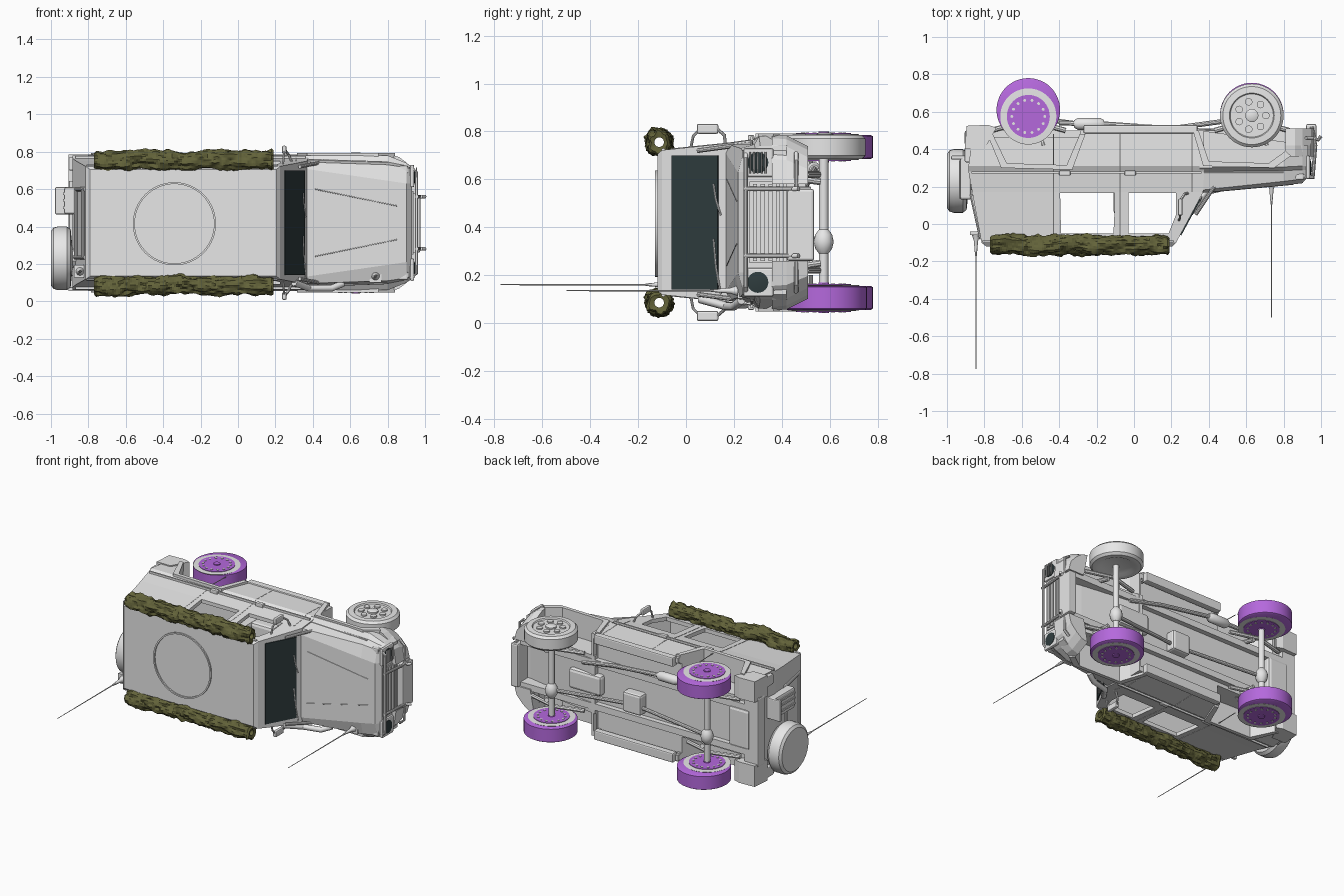
import bpy, bmesh, math, random
from mathutils import Vector, noise

random.seed(3)
C = 0.42            # mid-plane of the vehicle, which lies on its side (its up is -y)
SIDES = (1, -1)
smooth = []


def mat(name, r, g, b):
    m = bpy.data.materials.new(name)
    m.diffuse_color = (r, g, b, 1)
    return m


GRAY = mat("body gray", 0.8, 0.8, 0.8)
GLASS = mat("dark glass", 0.028, 0.045, 0.048)
OLIVE = mat("olive cloth", 0.125, 0.125, 0.042)
PURPLE = mat("purple paint", 0.46, 0.14, 0.72)


def loft(name, rings, m, closed=False):
    """Skin a row of equal rings; cap the ends unless closed."""
    n, k = len(rings[0]), len(rings)
    faces = [(i * n + j, i * n + (j + 1) % n, (i + 1) % k * n + (j + 1) % n, (i + 1) % k * n + j)
             for i in range(k if closed else k - 1) for j in range(n)]
    if not closed:
        faces += [tuple(range(n)), tuple(range((k - 1) * n, k * n))]
    me = bpy.data.meshes.new(name)
    me.from_pydata([tuple(p) for r in rings for p in r], [], faces)
    bm = bmesh.new()
    bm.from_mesh(me)
    bmesh.ops.recalc_face_normals(bm, faces=bm.faces)
    bm.to_mesh(me)
    bm.free()
    me.materials.append(m)
    ob = bpy.data.objects.new(name, me)
    bpy.context.collection.objects.link(ob)
    return ob


def prism(name, pts, z0, z1, m=GRAY):
    return loft(name, [[(x, y, z) for x, y in pts] for z in (z0, z1)], m)


def box(name, x0, x1, y0, y1, z0, z1, m=GRAY, bevel=0.0):
    ob = prism(name, [(x0, y0), (x1, y0), (x1, y1), (x0, y1)], z0, z1, m)
    if bevel:
        mod = ob.modifiers.new("bevel", 'BEVEL')
        mod.width, mod.segments = bevel, 2
    return ob


def pipe(name, pts, r, m=GRAY, n=10):
    """Round tube along points; r is one radius or one per point."""
    pts = [Vector(p) for p in pts]
    rs = r if isinstance(r, (list, tuple)) else [r] * len(pts)
    d = (pts[-1] - pts[0]).normalized()
    ref = min((Vector(a) for a in ((1, 0, 0), (0, 1, 0), (0, 0, 1))), key=lambda a: abs(a.dot(d)))
    rings = []
    for i, p in enumerate(pts):
        t = (pts[min(i + 1, len(pts) - 1)] - pts[max(i - 1, 0)]).normalized()
        u = t.cross(ref).normalized()
        v = t.cross(u)
        rings.append([p + rs[i] * (u * math.cos(a) + v * math.sin(a))
                      for a in (2 * math.pi * j / n for j in range(n))])
    ob = loft(name, rings, m)
    smooth.append(ob)
    return ob


def lathe(name, c, axis, prof, m=GRAY, n=40, closed=False):
    """Turn a (radius, height) profile about an axis vector through c."""
    w = Vector(axis)
    u = Vector((w.y, w.z, w.x))
    v = w.cross(u)
    ob = loft(name, [[Vector(c) + w * h + r * (u * math.cos(a) + v * math.sin(a))
                      for a in (2 * math.pi * j / n for j in range(n))] for r, h in prof], m, closed)
    smooth.append(ob)
    return ob


def cut(ob, cutter):
    cutter.hide_render = True
    cutter.hide_viewport = True
    mod = ob.modifiers.new("cut", 'BOOLEAN')
    mod.operation, mod.solver, mod.object = 'DIFFERENCE', 'EXACT', cutter


def cabin_rings(rows, d=0.0):
    return [[(a + d, y, C - w + d), (b - d, y, C - w + d), (b - d, y, C + w - d), (a + d, y, C + w - d)]
            for y, a, b, w in rows]


# cabin shell: (height, rear, front, half width) rows
rows = [(-0.12, -0.79, 0.205, 0.285), (-0.10, -0.815, 0.225, 0.302), (0.17, -0.865, 0.37, 0.33),
        (0.28, -0.885, 0.375, 0.345), (0.31, -0.885, 0.375, 0.36), (0.50, -0.86, 0.375, 0.355)]
cabin = loft("cabin", cabin_rings(rows), GRAY)
cut(cabin, loft("cabin_cavity", cabin_rings([(-0.095, -0.8, 0.21, 0.3)] + rows[2:4], 0.025), GRAY))
for a, b, c, d in ((-0.39, -0.395, -0.11, -0.105), (-0.03, -0.03, 0.185, 0.225)):
    cut(cabin, prism("window_cutter", [(b, 0.165), (d, 0.165), (d, 0.05), (c, -0.05), (a, -0.05)], -1, 2))
cut(cabin, box("floor_cutter", -0.80, 0.36, 0.465, 0.7, C - 0.32, C + 0.32))

# nose: hood and fenders as one loft along the length
sections = [(0.35, [(0.29, 0.165), (0.325, 0.18), (0.338, 0.28), (0.36, 0.30), (0.36, 0.5)]),
            (0.80, [(0.225, 0.206), (0.31, 0.228), (0.325, 0.285), (0.36, 0.305), (0.36, 0.44)]),
            (0.90, [(0.21, 0.218), (0.295, 0.24), (0.305, 0.29), (0.32, 0.31), (0.32, 0.42)]),
            (0.93, [(0.21, 0.25), (0.285, 0.26), (0.295, 0.29), (0.30, 0.31), (0.30, 0.42)])]
nose = loft("nose", [[(x, y, C + d) for d, y in s] + [(x, y, C - d) for d, y in reversed(s)]
                     for x, s in sections], GRAY)

# wheel arches and their flares
arches = {"rear": [(-0.76, 0.60), (-0.755, 0.48), (-0.68, 0.325), (-0.36, 0.315), (-0.29, 0.48), (-0.28, 0.60)],
          "front": [(0.34, 0.60), (0.345, 0.50), (0.40, 0.335), (0.72, 0.325), (0.81, 0.39), (0.85, 0.60)]}
for key, pts in arches.items():
    cx = sum(p[0] for p in pts) / len(pts)
    inner = pts[1:-1]
    outer = [(x + math.copysign(0.03, x - cx), y - (0.025 if y < 0.4 else 0)) for x, y in inner]
    for s in SIDES:
        ob = prism(key + "_arch_cutter", pts, C + s * 0.2, C + s * 0.6)
        cut(cabin if key == "rear" else nose, ob)
        prism(key + "_flare", outer + inner[::-1], C + s * 0.31, C + s * 0.372)

# roof hatch ring and windscreen
lathe("roof_ring", (-0.34, -0.12, 0.415), (0, 1, 0),
      [(0.212, 0.003), (0.212, -0.009), (0.222, -0.009), (0.222, 0.003)], GRAY, 64, True)
prism("windscreen", [(0.2475, -0.058), (0.351, 0.135), (0.357, 0.132), (0.253, -0.061)], 0.14, 0.70, GLASS)
for z0, z1 in ((0.12, 0.35), (0.45, 0.58)):
    pipe("wiper", [(0.362, 0.145, z0), (0.354, 0.125, (z0 + z1) / 2), (0.349, 0.115, z1)], 0.004, GRAY, 6)

for s in SIDES:
    def Z(d):
        return C + s * d
    # body side trim, door seams, handles and sill
    box("side_moulding", -0.87, 0.36, 0.27, 0.28, Z(0.33), Z(0.358))
    pipe("fender_moulding", [(0.36, 0.275, Z(0.337)), (0.80, 0.275, Z(0.322))], 0.006, GRAY, 6)
    for x, top in ((-0.43, -0.09), (-0.075, -0.09), (0.31, 0.17)):
        pipe("door_seam", [(x, top, Z(0.330 + (top - 0.17) * 0.104)), (x, 0.172, Z(0.330)), (x, 0.28, Z(0.345)),
                           (x, 0.31, Z(0.36)), (x, 0.48, Z(0.355))], 0.003, GRAY, 6)
    for x in (-0.37, -0.02):
        box("door_handle", x - 0.03, x + 0.03, 0.258, 0.285, Z(0.33), Z(0.365), GRAY, 0.006)
    box("sill", -0.27, 0.34, 0.485, 0.53, Z(0.30), Z(0.365), GRAY, 0.008)
    pipe("roof_gutter", [(-0.81, -0.095, Z(0.303)), (0.21, -0.095, Z(0.303))], 0.008, GRAY, 6)
    # hood seams
    pipe("hood_seam", [(0.41, 0.171, Z(0.18)), (0.85, 0.212, Z(0.09))], 0.003, GRAY, 6)
    # mirrors on arms
    pipe("mirror_arm", [(0.29, 0.165, Z(0.32)), (0.27, 0.16, Z(0.365)), (0.25, 0.13, Z(0.39))], 0.007)
    pipe("mirror_brace", [(0.24, 0.02, Z(0.31)), (0.245, 0.03, Z(0.36)), (0.248, 0.06, Z(0.39))], 0.006)
    box("mirror", 0.235, 0.26, 0.045, 0.135, Z(0.37), Z(0.412), GRAY, 0.008)
    pipe("cowl_strut", [(0.33, 0.05, Z(0.30)), (0.43, 0.20, Z(0.32))], 0.01)
    # headlight with surround and guard
    box("headlight_surround", 0.92, 0.942, 0.24, 0.365, Z(0.19), Z(0.31), GRAY, 0.008)
    lathe("headlight", (0.94, 0.30, Z(0.25)), (1, 0, 0), [(0.044, 0), (0.044, 0.004), (0.02, 0.008)], GLASS, 24)
    for i in range(5 if s > 0 else 0):
        y = 0.268 + i * 0.016
        pipe("headlight_guard", [(0.955, y, Z(0.205)), (0.955, y, Z(0.295))], 0.0035, GRAY, 6)
    box("indicator", 0.86, 0.91, 0.235, 0.27, Z(0.26), Z(0.305), GRAY, 0.008)
    # bumpers, hooks and bull bar posts
    prism("rear_corner_bumper", [(-0.905, 0.40), (-0.80, 0.40), (-0.735, 0.515), (-0.78, 0.53), (-0.895, 0.525)],
          Z(0.22), Z(0.365))
    box("rear_light", -0.905, -0.87, 0.33, 0.41, Z(0.28), Z(0.35), GRAY, 0.006)
    pipe("bar_post", [(0.95, 0.52, Z(0.14)), (0.97, 0.42, Z(0.14)), (0.955, 0.24, Z(0.14))], 0.01)
    pipe("tow_hook", [(0.96, 0.46, Z(0.14)), (0.985, 0.45, Z(0.14)), (0.999, 0.47, Z(0.14))], 0.01)
    plan = [(0.81, 0.368), (0.86, 0.352), (0.90, 0.322), (0.945, 0.265), (0.962, 0.16), (0.84, 0.16)]
    loft("front_bumper_end", [[(x, y, Z(d - t * min(1, (d - 0.16) * 8))) for x, d in plan]
                              for y, t in ((0.36, 0), (0.42, 0.005), (0.51, 0.05))], GRAY)
    # chassis rails, springs, seats
    box("chassis_rail", -0.86, 0.92, 0.42, 0.50, Z(0.13), Z(0.175), GRAY)
    for x in (-0.565, 0.63):
        pipe("leaf_spring", [(x - 0.2, 0.50, Z(0.2)), (x, 0.555, Z(0.2)), (x + 0.2, 0.50, Z(0.2))], 0.014, GRAY, 8)
        pipe("damper", [(x + 0.05, 0.56, Z(0.17)), (x + 0.08, 0.42, Z(0.19))], 0.015)
    box("seat_base", -0.05, 0.13, 0.2, 0.3, Z(0.07), Z(0.25), GRAY, 0.02)
    box("seat_back", -0.11, -0.04, 0.05, 0.3, Z(0.07), Z(0.25), GRAY, 0.02)

# grille, bull bar and winch plate
box("grille", 0.92, 0.938, 0.265, 0.41, C - 0.17, C + 0.17)
for i in range(4):
    box("grille_slat", 0.935, 0.948, 0.28 + i * 0.032, 0.297 + i * 0.032, C - 0.16, C + 0.16)
box("winch_plate", 0.92, 0.975, 0.42, 0.535, C - 0.16, C + 0.14, GRAY, 0.01)
for y, w in ((0.25, 0.30), (0.46, 0.29)):
    pipe("bull_bar", [(0.92, y, C - w), (0.955, y, C - w + 0.03), (0.955, y, C + w - 0.03), (0.92, y, C + w)], 0.009)

# tailgate frame, can holder, rear beam
for z in (0.235, 0.6):
    pipe("tailgate_frame", [(-0.815, -0.08, z), (-0.868, 0.16, z)], 0.012)
for y in (-0.06, 0.14):
    x = -0.822 - (y + 0.1) * 0.185
    pipe("tailgate_frame_bar", [(x, y, 0.235), (x, y, 0.6)], 0.01)
box("rear_beam", -0.905, -0.82, 0.42, 0.50, C - 0.24, C + 0.24, GRAY, 0.01)
box("can_holder", -0.93, -0.87, 0.13, 0.36, 0.465, 0.61, GRAY, 0.012)
box("can_shelf", -0.978, -0.87, 0.345, 0.365, 0.465, 0.61, GRAY, 0.006)
for z in (0.50, 0.54, 0.575):
    box("can_rib", -0.936, -0.90, 0.135, 0.34, z - 0.006, z + 0.006)

# spare wheel
lathe("spare_wheel", (-0.945, 0.23, 0.23), (1, 0, 0),
      [(0.06, -0.055), (0.145, -0.055), (0.163, -0.042), (0.17, -0.02), (0.17, 0.03), (0.155, 0.05), (0.06, 0.06)])
pipe("spare_mount", [(-0.9, 0.23, 0.23), (-0.86, 0.23, 0.23)], 0.05)

# road wheels: plain one at the front upper side, painted ones elsewhere
for key, x, y, s in (("front", 0.63, 0.585, -1), ("rear", -0.565, 0.61, 1), ("rear", -0.565, 0.61, -1)):
    z, hy = C + s * 0.315, 0.575
    lathe(key + "_painted_tyre", (x, y, z), (0, 0, 1), [(0.162, -0.05), (0.17, -0.045), (0.17, 0.045), (0.162, 0.05)], PURPLE, 48)
    for e in SIDES:
        lathe(key + "_rim_ring", (x, hy, z), (0, 0, e), [(0.14, 0.045), (0.15, 0.053), (0.11, 0.055)], GRAY, 48)
        lathe(key + "_rim_disc", (x, hy, z), (0, 0, e), [(0.115, 0.05), (0.115, 0.058)], PURPLE, 40)
        lathe(key + "_hub", (x, hy, z), (0, 0, e), [(0.022, 0.055), (0.022, 0.064)], PURPLE, 16)
        for i in range(14):
            a = 2 * math.pi * i / 14
            lathe("rim_stud", (x + 0.088 * math.cos(a), hy + 0.088 * math.sin(a), z), (0, 0, e),
                  [(0.008, 0.055), (0.008, 0.061)], GRAY, 8)
z = C + 0.315
lathe("front_plain_tyre", (0.63, 0.58, z), (0, 0, 1),
      [(0.10, -0.04), (0.12, -0.05), (0.155, -0.05), (0.17, -0.035), (0.17, 0.035), (0.155, 0.05), (0.12, 0.052), (0.115, 0.044)], GRAY, 48)
lathe("front_plain_hub", (0.63, 0.58, z), (0, 0, 1), [(0.035, 0.03), (0.035, 0.054), (0.025, 0.06)], GRAY, 20)
for i in range(7):
    a = math.pi * 2 * i / 7
    lathe("rim_boss", (0.63 + 0.075 * math.cos(a), 0.58 + 0.075 * math.sin(a), z), (0, 0, 1),
          [(0.02, 0.04), (0.02, 0.053)], GRAY, 14)

# axles, drive shafts, gearbox and exhaust
for x, dz in ((-0.565, 0.34), (0.63, 0.34)):
    pipe("axle", [(x, 0.575, C - 0.28), (x, 0.575, C + 0.28)], 0.02, GRAY, 14)
    pipe("differential", [(x, 0.575, dz - t) for t in (-0.05, -0.03, 0, 0.03, 0.05)], [0.02, 0.035, 0.042, 0.035, 0.02], GRAY, 16)
    pipe("drive_shaft", [(x, 0.57, dz), (0.05, 0.49, 0.36)], 0.013)
box("gearbox", -0.02, 0.12, 0.42, 0.53, 0.31, 0.45, GRAY, 0.015)
box("engine_sump", 0.3, 0.55, 0.40, 0.51, 0.35, 0.49, GRAY, 0.02)
box("fuel_tank", -0.84, -0.68, 0.42, 0.51, 0.28, 0.56, GRAY, 0.02)
pipe("muffler", [(-0.32, 0.535, 0.64), (-0.30, 0.535, 0.64), (-0.18, 0.535, 0.64), (-0.16, 0.535, 0.64)], [0.02, 0.032, 0.032, 0.02], GRAY, 16)
pipe("exhaust_pipe", [(0.45, 0.49, 0.55), (0.2, 0.51, 0.6), (-0.16, 0.535, 0.64), (-0.4, 0.54, 0.64)], 0.014)

# snorkel on the lower side
pipe("snorkel", [(0.56, 0.23, 0.095), (0.50, 0.20, 0.07), (0.38, 0.17, 0.07), (0.30, 0.06, 0.10)], 0.018, GRAY, 12)

# whip antennas with their bases
for name, x, z, y0, y1 in (("rear_antenna", -0.845, 0.16, -0.06, -0.775), ("front_antenna", 0.735, 0.135, 0.215, -0.5)):
    box(name + "_plate", x - 0.033, x + 0.033, y0, y0 + 0.02, z - 0.033, z + 0.033)
    pipe(name + "_base", [(x, y0, z), (x, y0 - 0.03, z), (x, y0 - 0.11, z)], [0.022, 0.012, 0.005], GRAY, 10)
    pipe(name, [(x, y0 - 0.1, z), (x, y1, z)], [0.004, 0.002], GRAY, 6)

# rolled cloth bundles on the roof edges: crumpled hollow rolls
for s in SIDES:
    N, A = 90, 22
    zc = C + s * 0.335
    rings = []
    for i in range(N + 1):
        x = -0.77 + 0.96 * i / N
        sway = 0.012 * noise.noise(Vector((x * 5, s * 3.0, 0)))
        ring = []
        for j in range(A):
            a = 2 * math.pi * j / A
            q = Vector((x * 11 + 5 * s, math.cos(a) * 1.3, math.sin(a) * 1.3))
            r = 0.05 + 0.018 * noise.noise(q) + 0.014 * noise.noise(q * 2.3) + random.uniform(-0.002, 0.002)
            r *= 0.8 if i in (0, N) else 1
            ring.append((x, -0.112 + sway + r * math.cos(a), zc - sway + r * math.sin(a)))
        rings.append(ring)
    for x in (0.185, -0.765):
        rings.append([(x, -0.112 + 0.02 * math.cos(2 * math.pi * j / A), zc + 0.02 * math.sin(2 * math.pi * j / A))
                      for j in range(A)])
    loft("cloth_roll", rings, OLIVE, True)

# smooth the round parts, keeping sharp edges
for ob in smooth:
    ob.select_set(True)
bpy.context.view_layer.objects.active = smooth[0]
bpy.ops.object.shade_smooth_by_angle(angle=math.radians(35))
